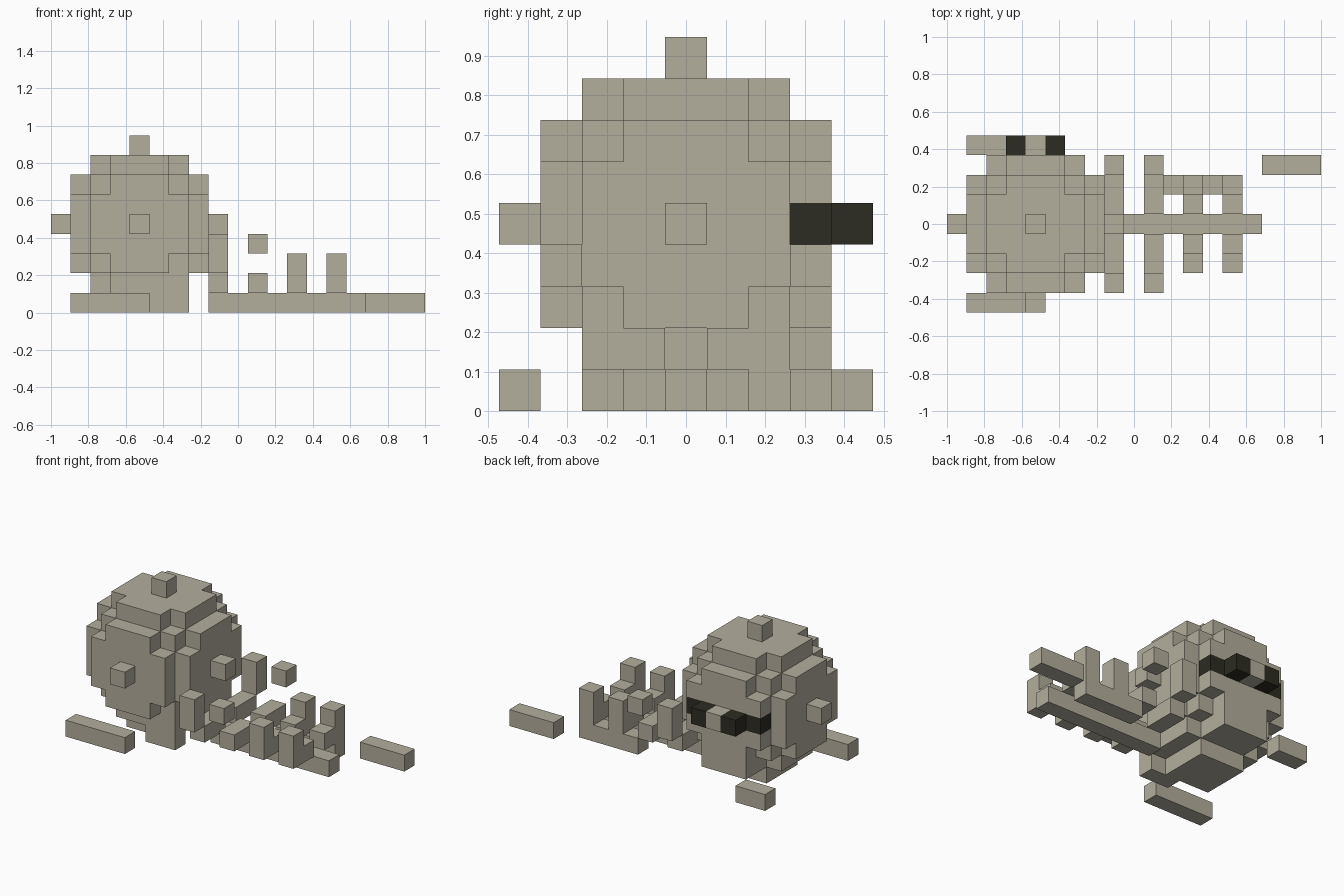
import bpy, bmesh, math

cube = bpy.data.objects.get("Cube")
if cube:
    bpy.data.objects.remove(cube, do_unlink=True)

U = 2 / 19  # edge of one block


def material(name, rgb):
    m = bpy.data.materials.new(name)
    m.use_nodes = True
    col = (*rgb, 1)
    m.diffuse_color = col
    m.node_tree.nodes["Principled BSDF"].inputs["Base Color"].default_value = col
    return m


BONE = material("bone", (0.45, 0.42, 0.335))
DARK = material("dark_socket", (0.026, 0.025, 0.016))

DIRS = [(1, 0, 0), (-1, 0, 0), (0, 1, 0), (0, -1, 0), (0, 0, 1), (0, 0, -1)]


def box(x0, x1, y0, y1, z0, z1):
    """Block cells in an inclusive index range."""
    return {(x, y, z) for x in range(x0, x1 + 1)
            for y in range(y0, y1 + 1) for z in range(z0, z1 + 1)}


def mirror_y(cells):
    return cells | {(x, 8 - y, z) for x, y, z in cells}


def build(name, cells, mat):
    """Make one blocky mesh with only its outer faces."""
    bm = bmesh.new()
    for c in cells:
        for d in DIRS:
            if tuple(a + b for a, b in zip(c, d)) in cells:
                continue
            ax = next(i for i in range(3) if d[i])
            b, e = (ax + 1) % 3, (ax + 2) % 3
            corners = []
            for s, t in ((0, 0), (1, 0), (1, 1), (0, 1)):
                p = list(c)
                p[ax] += 1 if d[ax] > 0 else 0
                p[b] += s
                p[e] += t
                corners.append(bm.verts.new(((p[0] - 9.5) * U, (p[1] - 4.5) * U, p[2] * U)))
            if d[ax] < 0:
                corners.reverse()
            bm.faces.new(corners)
    bmesh.ops.remove_doubles(bm, verts=bm.verts[:], dist=U * 0.01)
    bmesh.ops.dissolve_limit(bm, angle_limit=math.radians(1),
                             verts=bm.verts[:], edges=bm.edges[:])
    me = bpy.data.meshes.new(name)
    bm.to_mesh(me)
    bm.free()
    me.materials.append(mat)
    ob = bpy.data.objects.new(name, me)
    bpy.context.collection.objects.link(ob)
    return ob


# Eye sockets: dark blocks on the face
sockets = {(2, 7, 4), (3, 8, 4), (5, 8, 4), (6, 7, 4)}
build("eye_sockets", sockets, DARK)

# Skull: stepped ball of radius four, with single blocks at its poles
skull = {c for c in box(0, 8, 0, 8, 0, 8) if sum((v - 4) ** 2 for v in c) <= 16}
skull |= box(3, 5, 7, 7, 1, 1)   # chin
skull |= box(3, 5, 3, 5, 0, 0)   # underside
skull |= box(5, 6, 2, 2, 0, 1)   # jaw block
build("skull", skull - sockets, BONE)

# Spine
build("spine", box(8, 15, 4, 4, 0, 0), BONE)

# Ribs: paired, stepping out and up from the spine
for name, x, tip in (("first", 8, box(8, 8, 1, 1, 2, 3)),
                     ("second", 10, box(10, 10, 1, 1, 3, 3)),
                     ("third", 12, box(12, 12, 2, 2, 2, 2)),
                     ("fourth", 14, box(14, 14, 2, 2, 2, 2))):
    build(name + "_ribs", mirror_y(box(x, x, 2, 3, 1, 1) | tip), BONE)

# Loose limb bones on the ground
for name, x0, x1, y in (("front_bone", 1, 4, 0), ("back_bone", 1, 2, 8),
                        ("side_bone", 11, 14, 6), ("far_bone", 16, 18, 7)):
    build(name, box(x0, x1, y, y, 0, 0), BONE)
